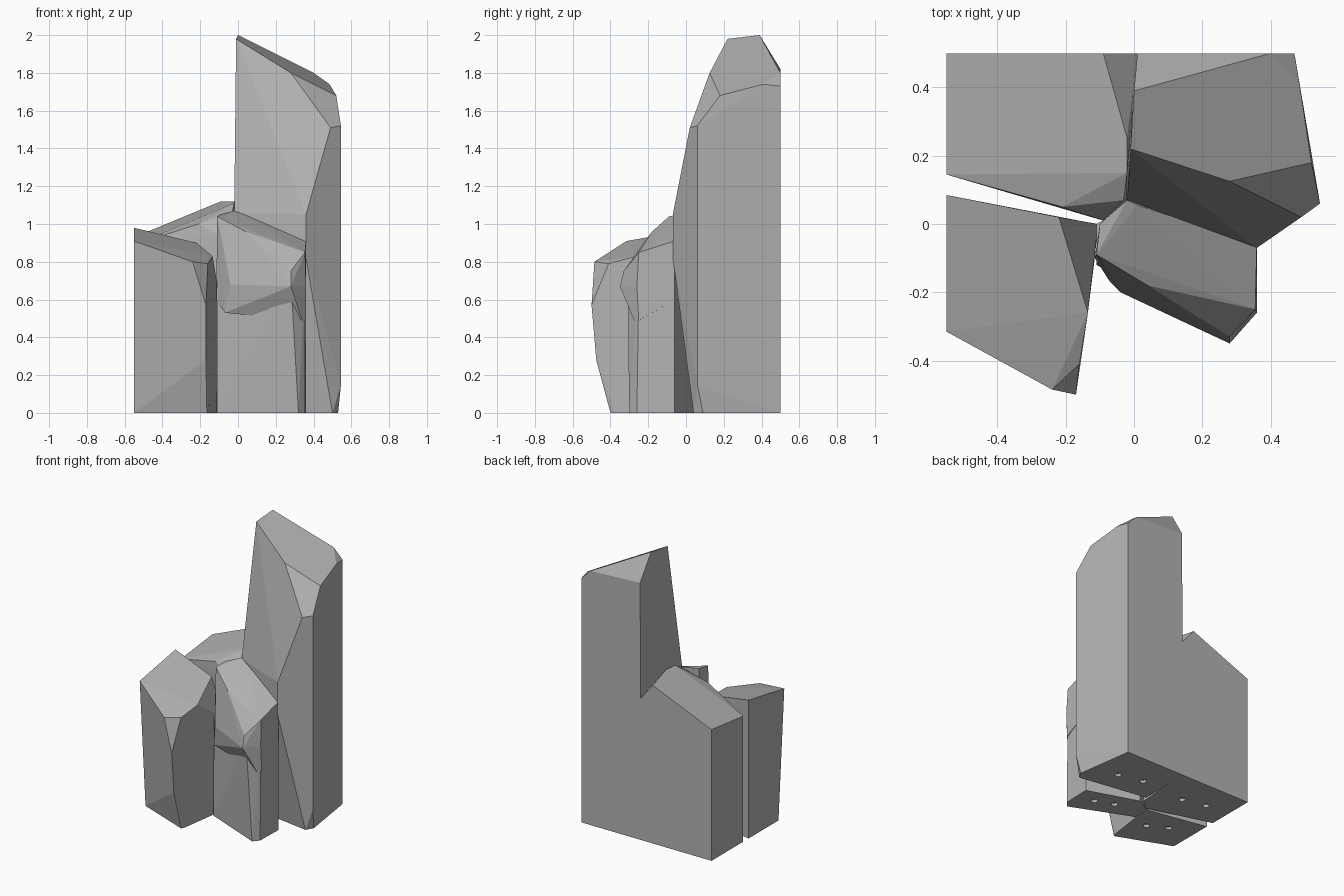
import bpy
import bmesh
import math
from mathutils import Matrix

cube = bpy.data.objects.get("Cube")
if cube:
    bpy.data.objects.remove(cube, do_unlink=True)

stone = bpy.data.materials.new("grey stone")
stone.use_nodes = True
colour = (0.45, 0.45, 0.45, 1.0)
stone.diffuse_color = colour
stone.node_tree.nodes["Principled BSDF"].inputs["Base Color"].default_value = colour


def finish(name, bm):
    """Turn a bmesh into a flat shaded stone object."""
    mesh = bpy.data.meshes.new(name)
    bm.to_mesh(mesh)
    bm.free()
    obj = bpy.data.objects.new(name, mesh)
    bpy.context.collection.objects.link(obj)
    mesh.materials.append(stone)
    return obj


def rock(name, footprint, corners):
    """Faceted boulder: hull of a ground outline and its upper corners."""
    bm = bmesh.new()
    for x, y in footprint:
        bm.verts.new((x, y, 0))
    for corner in corners:
        bm.verts.new(corner)
    result = bmesh.ops.convex_hull(bm, input=bm.verts[:])
    spare = [g for g in result["geom_interior"] if isinstance(g, bmesh.types.BMVert)]
    bmesh.ops.delete(bm, geom=spare, context="VERTS")
    bmesh.ops.dissolve_limit(bm, angle_limit=math.radians(3),
                             verts=bm.verts[:], edges=bm.edges[:])
    bmesh.ops.recalc_face_normals(bm, faces=bm.faces[:])
    return finish(name, bm)


def peg_holes(name, target, centres):
    """Shallow round sockets in the underside of a rock."""
    bm = bmesh.new()
    for x, y in centres:
        bmesh.ops.create_cone(bm, cap_ends=True, segments=16, radius1=0.022,
                              radius2=0.022, depth=0.04,
                              matrix=Matrix.Translation((x, y, 0)))
    cutter = finish(name, bm)
    cutter.hide_render = True
    cutter.hide_set(True)
    cutter.display_type = "WIRE"
    cut = target.modifiers.new("peg holes", "BOOLEAN")
    cut.operation = "DIFFERENCE"
    cut.solver = "EXACT"
    cut.object = cutter


# Tall spire at the back
spire = rock(
    "tall_spire",
    [(0, 0.5), (0.47, 0.5), (0.53, 0.09), (0.5, 0.04), (0, 0.12)],
    [(0, 0.39, 2), (-0.01, 0.22, 1.98), (0.28, 0.125, 1.8),
     (0.52, 0.18, 1.68), (0.485, 0.41, 1.74), (0.4, 0.5, 1.8),
     (0.01, 0.5, 1.82), (0.47, 0.5, 1.73), (0.545, 0.06, 1.52),
     (0.49, 0.02, 1.51), (0.36, -0.07, 1.05), (0.36, -0.07, 0.82),
     (-0.02, 0.07, 1.06), (0.545, 0.06, 0.15)])

# Low shoulder beside the spire
shoulder = rock(
    "low_shoulder",
    [(-0.55, 0.5), (0.01, 0.5), (-0.02, 0.07), (-0.09, 0.01), (-0.55, 0.145)],
    [(-0.55, 0.5, 0.93), (-0.09, 0.5, 1.12), (0.01, 0.5, 1.0),
     (-0.02, 0.25, 1.12), (-0.02, 0.15, 1.11), (-0.21, 0.05, 1.0),
     (-0.55, 0.145, 0.89), (-0.09, 0.01, 0.94), (-0.03, 0.07, 1.06)])

# Left-hand front boulder
boulder = rock(
    "front_boulder",
    [(-0.55, 0.085), (-0.11, 0), (-0.115, -0.1), (-0.155, -0.38),
     (-0.165, -0.4), (-0.55, -0.25)],
    [(-0.55, 0.085, 0.98), (-0.22, 0.02, 0.9), (-0.105, 0, 0.65),
     (-0.135, -0.26, 0.83), (-0.16, -0.41, 0.79), (-0.24, -0.485, 0.8),
     (-0.17, -0.5, 0.57), (-0.17, -0.475, 0.28), (-0.55, -0.315, 0.91)])

# Front slab: straight lower column
column = rock(
    "slab_column",
    [(-0.11, 0), (-0.11, -0.12), (0.32, -0.3), (0.355, -0.26),
     (0.36, -0.06), (0, 0.06)],
    [(-0.11, 0, 0.7), (-0.11, -0.11, 0.7), (0.28, -0.31, 0.7),
     (0.355, -0.25, 0.7), (0.36, -0.06, 0.7), (0, 0.06, 0.7)])

# Front slab: sloping overhanging cap
cap = rock(
    "slab_cap", [],
    [(-0.1, 0, 1.05), (-0.02, 0.07, 1.07), (0.01, 0.055, 1.06),
     (0.36, -0.06, 0.91), (0.355, -0.25, 0.85), (-0.11, -0.09, 1.04),
     (0.04, -0.18, 0.96), (0.28, -0.33, 0.75), (0.28, -0.35, 0.67),
     (0.36, -0.26, 0.67), (-0.04, -0.2, 0.68), (-0.115, -0.1, 0.6),
     (-0.07, -0.17, 0.53), (-0.03, -0.18, 0.56), (0.22, -0.29, 0.66),
     (0.34, -0.275, 0.49), (0.36, -0.25, 0.49), (0.36, -0.06, 0.6),
     (-0.1, 0, 0.6)])

# Sockets underneath
peg_holes("spire_pegs", spire, [(0.33, 0.23), (0.15, 0.27)])
peg_holes("shoulder_pegs", shoulder, [(-0.2, 0.25), (-0.37, 0.29)])
peg_holes("column_pegs", column, [(0.23, -0.13), (0.1, -0.08)])
peg_holes("boulder_pegs", boulder, [(-0.24, -0.16), (-0.37, -0.09)])
